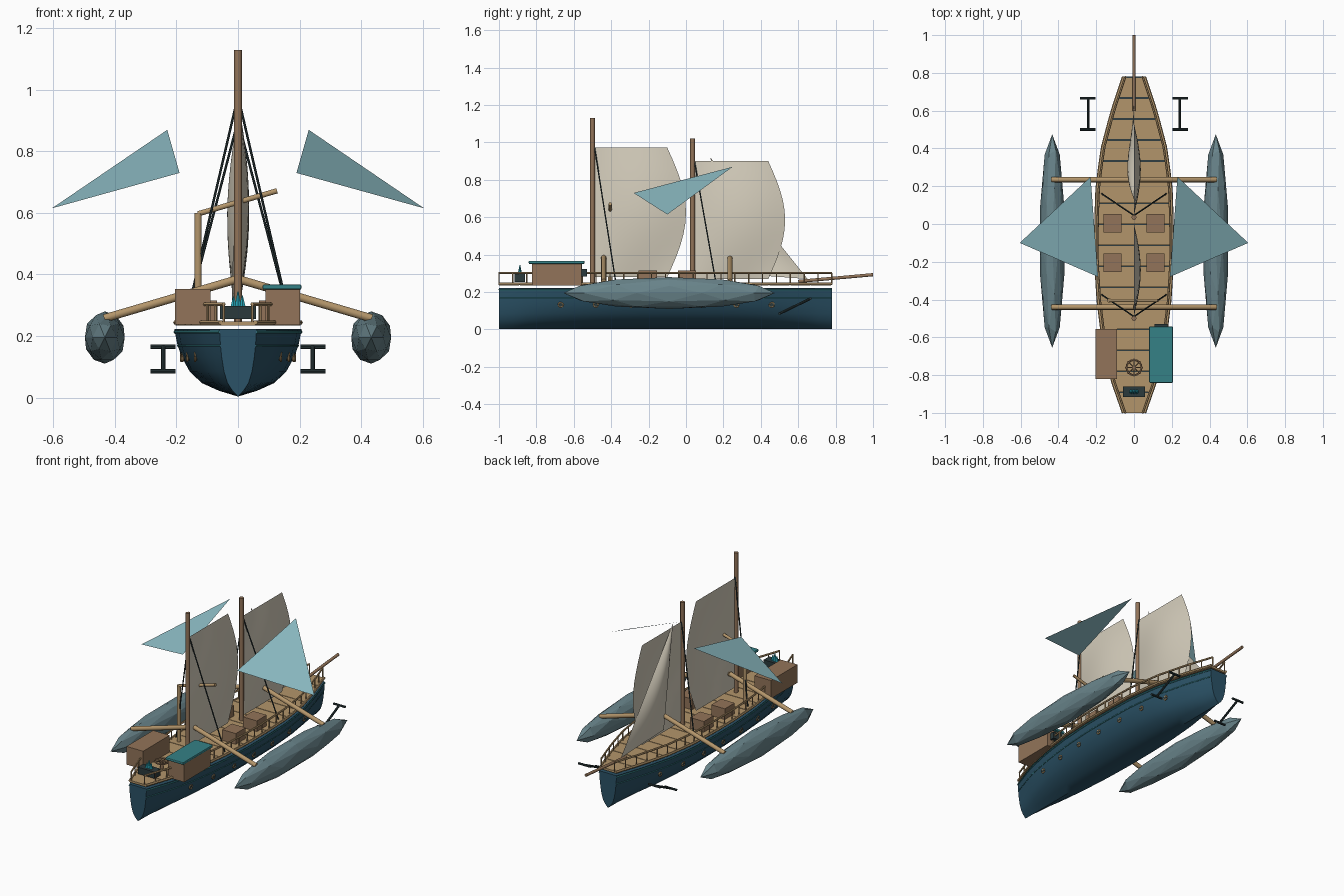
import bpy, bmesh, math
from mathutils import Vector

cube = bpy.data.objects.get("Cube")
if cube:
    bpy.data.objects.remove(cube)


def material(name, *rgb):
    m = bpy.data.materials.new(name)
    m.use_nodes = True
    m.diffuse_color = (*rgb, 1)
    bsdf = next(n for n in m.node_tree.nodes if n.type == 'BSDF_PRINCIPLED')
    bsdf.inputs["Base Color"].default_value = (*rgb, 1)
    return m


BLUE = material("hull blue", .024, .085, .135)
TEAL = material("teal paint", .035, .22, .24)
TAN = material("light wood", .45, .30, .145)
BROWN = material("brown wood", .29, .175, .10)
CLOTH = material("sail cloth", .66, .61, .50)
SLATE = material("slate float", .14, .23, .255)
WING = material("pale blue cloth", .27, .51, .56)
IRON = material("dark iron", .024, .042, .045)
GLOW = material("cyan crystal", .02, .38, .48)


def finish(bm, name, mat, smooth=False):
    bmesh.ops.recalc_face_normals(bm, faces=bm.faces)
    me = bpy.data.meshes.new(name)
    bm.to_mesh(me)
    bm.free()
    ob = bpy.data.objects.new(name, me)
    bpy.context.collection.objects.link(ob)
    me.materials.append(mat)
    if smooth:
        bpy.ops.object.select_all(action='DESELECT')
        bpy.context.view_layer.objects.active = ob
        ob.select_set(True)
        bpy.ops.object.shade_smooth_by_angle(angle=math.radians(40))
    return ob


def box(name, center, size, mat):
    bm = bmesh.new()
    bmesh.ops.create_cube(bm, size=1)
    bmesh.ops.scale(bm, vec=size, verts=bm.verts)
    bmesh.ops.translate(bm, vec=center, verts=bm.verts)
    return finish(bm, name, mat)


def tube(name, points, r, mat, sides=10, closed=False):
    """Round bar swept along a list of points."""
    bm = bmesh.new()
    pts = [Vector(p) for p in points]
    n, rings = len(pts), []
    for i, p in enumerate(pts):
        before = pts[i - 1] if closed or i else p
        after = pts[(i + 1) % n] if closed or i < n - 1 else p
        d = (after - before).normalized()
        ref = Vector((0, 0, 1)) if abs(d.z) < .9 else Vector((0, 1, 0))
        a = d.cross(ref).normalized()
        b = d.cross(a)
        rings.append([bm.verts.new(p + r * (a * math.cos(t) + b * math.sin(t)))
                      for t in (k * math.tau / sides for k in range(sides))])
    for i in range(n if closed else n - 1):
        p, q = rings[i], rings[(i + 1) % n]
        for k in range(sides):
            bm.faces.new((p[k - 1], p[k], q[k], q[k - 1]))
    if not closed:
        bm.faces.new(rings[0])
        bm.faces.new(rings[-1])
    return finish(bm, name, mat, True)


def ring(name, c, radius, r, mat, axis='z', n=16):
    c, pts = Vector(c), []
    for k in range(n):
        u, v = radius * math.cos(k * math.tau / n), radius * math.sin(k * math.tau / n)
        pts.append(c + Vector((u, v, 0) if axis == 'z' else (0, u, v)))
    return tube(name, pts, r, mat, 6, True)


def sheet(name, fn, mat, nu=12, nv=12):
    """Cloth surface from a function of u and v."""
    bm = bmesh.new()
    g = [[bm.verts.new(fn(i / nu, j / nv)) for j in range(nv + 1)] for i in range(nu + 1)]
    for i in range(nu):
        for j in range(nv):
            bm.faces.new((g[i][j], g[i + 1][j], g[i + 1][j + 1], g[i][j + 1]))
    bmesh.ops.remove_doubles(bm, verts=bm.verts, dist=1e-5)
    return finish(bm, name, mat, True)


# Plan outline of the hull, stern to bow
STERN, BOW = -1.0, .78
PLAN = [(-1, .06), (-.8, .13), (-.6, .17), (-.4, .195), (-.2, .207), (0, .207),
        (.2, .2), (.4, .173), (.6, .12), (.78, .06)]
SECTION = [(0, .003), (.3, .022), (.57, .047), (.76, .085), (.88, .13), (.95, .17), (1, .222)]


def half_width(y):
    for (a, wa), (b, wb) in zip(PLAN, PLAN[1:]):
        if y <= b + 1e-6:
            return wa + (wb - wa) * (y - a) / (b - a)
    return PLAN[-1][1]


def section_at(z):
    for (wa, a), (wb, b) in zip(SECTION, SECTION[1:]):
        if z <= b:
            return wa + (wb - wa) * (z - a) / (b - a)
    return 1


STATIONS = [STERN + (BOW - STERN) * i / 24 for i in range(25)]

# Hull
bm = bmesh.new()
profile = [(-w, z) for w, z in reversed(SECTION[1:])] + SECTION
loops = [[bm.verts.new((w * half_width(y), y, z)) for w, z in profile] for y in STATIONS]
for p, q in zip(loops, loops[1:]):
    for k in range(len(profile)):
        bm.faces.new((p[k - 1], p[k], q[k], q[k - 1]))
bm.faces.new(loops[0])
bm.faces.new(loops[-1])
finish(bm, "hull", BLUE, True)

# Deck planks laid across, with narrow seams
planks = 16
step = (BOW - STERN) / planks
bm = bmesh.new()
for i in range(planks):
    a, b = STERN + i * step, STERN + (i + 1) * step - .004
    ws = [(a, half_width(a) - .004), (b, half_width(b) - .004)]
    corners = [(-ws[0][1], a), (ws[0][1], a), (ws[1][1], b), (-ws[1][1], b)]
    low = [bm.verts.new((x, y, .234)) for x, y in corners]
    top = [bm.verts.new((x, y, .247)) for x, y in corners]
    bm.faces.new(low)
    bm.faces.new(top)
    for k in range(4):
        bm.faces.new((low[k - 1], low[k], top[k], top[k - 1]))
finish(bm, "deck", TAN)

for s in (-1, 1):
    # Gunwale, rail and painted strakes
    for name, z, k, inset, r, mat in (("gunwale", .244, 1, .004, .008, TAN),
                                      ("rail", .303, 1, .014, .006, TAN),
                                      ("upper_strake", .213, .99, 0, .005, TEAL),
                                      ("lower_strake", .168, section_at(.168), 0, .003, TEAL)):
        tube(name, [(s * (half_width(y) * k - inset), y, z) for y in STATIONS], r, mat, 6)
    for y in STATIONS[::1]:
        x = s * (half_width(y) - .014)
        tube("rail_post", [(x, y, .245), (x, y, .303)], .004, TAN, 6)
    # Portholes
    for i in range(7):
        y = -.67 + i * .188
        x = s * (half_width(y) * section_at(.135) + .001)
        ring("porthole_ring", (x, y, .132), .013, .004, TAN, 'x', 12)
        tube("porthole_glass", [(x - s * .008, y, .132), (x + s * .002, y, .132)], .011, IRON, 12)
    # Anchors slung off the bow
    tube("anchor_shaft", [(s * .243, .5, .085), (s * .243, .665, .165)], .007, IRON, 8)
    for y, z in ((.5, .085), (.665, .165)):
        tube("anchor_bar", [(s * .203, y, z), (s * .285, y, z)], .007, IRON, 8)
    # Outrigger floats and arms
    bm = bmesh.new()
    bmesh.ops.create_icosphere(bm, subdivisions=2, radius=1)
    bmesh.ops.scale(bm, vec=(.068, .565, .085), verts=bm.verts)
    bmesh.ops.translate(bm, vec=(s * .433, -.09, .195), verts=bm.verts)
    finish(bm, "outrigger_float", SLATE)
    for y in (-.44, .235):
        tube("outrigger_arm", [(0, y, .385), (s * .435, y, .257)], .014, TAN)
    # Side wing sails
    bm = bmesh.new()
    bm.faces.new([bm.verts.new(p) for p in
                  ((s * .23, .25, .87), (s * .605, -.1, .615), (s * .19, -.28, .73))])
    finish(bm, "wing_sail", WING)
    # Hatches
    for y in (.005, -.205):
        box("hatch", (s * .115, y, .28), (.095, .098, .07), BROWN)
    # Shrouds
    for y, z in ((-.49, .98), (.045, .9)):
        tube("shroud", [(0, y, z), (s * .17, y + .115, .25)], .004, IRON, 6)

# Masts and bowsprit
tube("main_mast", [(0, -.5, .235), (0, -.5, 1.13)], .013, BROWN, 12)
tube("fore_mast", [(0, .035, .235), (0, .035, 1.022)], .013, BROWN, 12)
tube("bowsprit", [(0, .6, .257), (0, 1, .293)], .009, BROWN)


# Billowed sails with a curved trailing edge
def sail(y0, y1, bulge, z0, z1):
    def fn(u, v):
        end = y1 + bulge * math.sin(math.pi * v)
        return (.036 * math.sin(math.pi * u) * math.sin(math.pi * v),
                y0 + (end - y0) * u, z0 + (z1 - z0) * v)
    return fn


sheet("main_sail", sail(-.488, -.1, .1, .28, .972), CLOTH)
sheet("fore_sail", sail(.047, .44, .09, .27, .9), CLOTH)
HEAD, TACK, CLEW = Vector((0, .13, .92)), Vector((0, .65, .27)), Vector((-.02, .25, .3))
sheet("jib", lambda u, v: HEAD.lerp(TACK.lerp(CLEW, u), v)
      - Vector((.03 * math.sin(math.pi * u) * math.sin(math.pi * v), 0, 0)), CLOTH)

# Loading crane
tube("crane_post", [(-.13, -.405, .24), (-.13, -.405, .6)], .012, TAN)
tube("crane_boom", [(-.13, -.405, .597), (.127, -.405, .672)], .009, TAN)

# Deck houses
box("store_house", (-.147, -.688, .295), (.116, .265, .115), BROWN)
box("cabin", (.145, -.692, .295), (.112, .265, .118), BROWN)
roof = box("cabin_roof", (.143, -.692, .359), (.126, .298, .017), TEAL)
bevel = roof.modifiers.new("Bevel", 'BEVEL')
bevel.width, bevel.segments = .005, 2
box("cabin_vent", (.143, -.545, .303), (.07, .03, .042), IRON)

# Helm
tube("helm_post", [(0, -.76, .24), (0, -.76, .295)], .01, BROWN)
ring("helm_wheel", (0, -.76, .29), .04, .005, BROWN)
for k in range(4):
    dx, dy = .048 * math.cos(k * math.pi / 4), .048 * math.sin(k * math.pi / 4)
    tube("helm_spoke", [(-dx, -.76 - dy, .29), (dx, -.76 + dy, .29)], .003, BROWN, 6)

# Stern brazier with crystals
box("brazier", (0, -.888, .276), (.118, .056, .042), IRON)
for x, h in ((-.014, .033), (0, .05), (.014, .036)):
    bm = bmesh.new()
    bmesh.ops.create_cone(bm, segments=6, cap_ends=True, radius1=.012, radius2=.002, depth=h)
    bmesh.ops.translate(bm, vec=(x, -.888, .295 + h / 2), verts=bm.verts)
    finish(bm, "crystal", GLOW)
